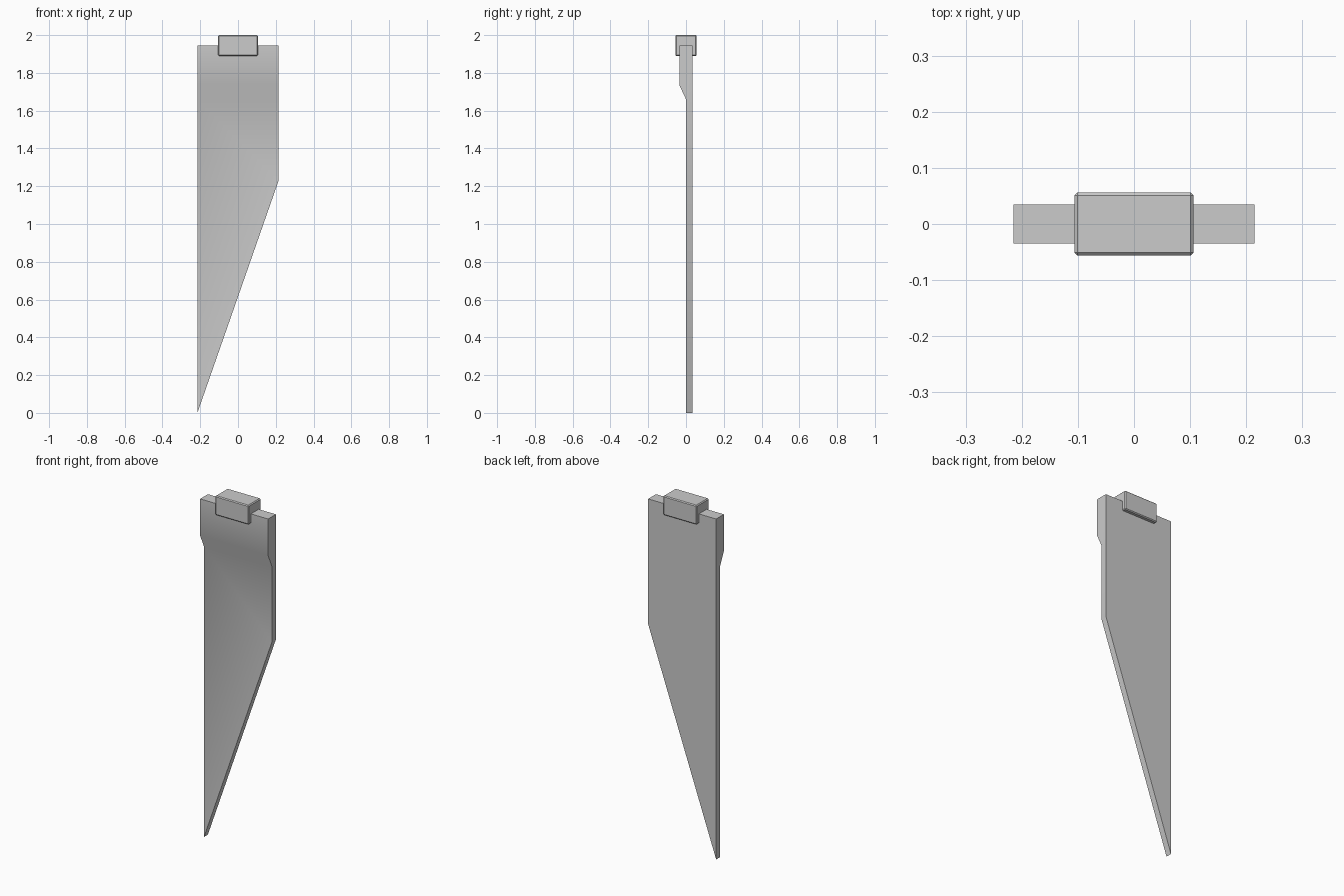
import bpy, bmesh
from mathutils import Vector

if "Cube" in bpy.data.objects:
    bpy.data.objects.remove(bpy.data.objects["Cube"])

HALF_W = 0.215
TIP_Z, SHOULDER_Z, TOP_Z = 0.0, 1.23, 1.945


def add_object(name, bm):
    bmesh.ops.recalc_face_normals(bm, faces=bm.faces[:])
    mesh = bpy.data.meshes.new(name)
    bm.to_mesh(mesh)
    bm.free()
    obj = bpy.data.objects.new(name, mesh)
    bpy.context.collection.objects.link(obj)
    bpy.ops.object.select_all(action='DESELECT')
    obj.select_set(True)
    bpy.context.view_layer.objects.active = obj
    return obj


# Blade: side profile (y, z) with a thick head, extruded across x
profile = [(0.035, TIP_Z - 0.1), (0.035, TOP_Z), (-0.035, TOP_Z),
           (-0.035, 1.735), (0.0, 1.66), (0.0, TIP_Z - 0.1)]
bm = bmesh.new()
face = bm.faces.new([bm.verts.new((-HALF_W, y, z)) for y, z in profile])
ext = bmesh.ops.extrude_face_region(bm, geom=[face])
bmesh.ops.translate(bm, vec=(2 * HALF_W, 0, 0),
                    verts=[v for v in ext["geom"] if isinstance(v, bmesh.types.BMVert)])

# Slanted cutting edge: slice from the tip up to the right shoulder
normal = Vector((SHOULDER_Z - TIP_Z, 0, -2 * HALF_W)).normalized()
bmesh.ops.bisect_plane(bm, geom=bm.verts[:] + bm.edges[:] + bm.faces[:],
                       plane_co=(-HALF_W, 0, TIP_Z), plane_no=normal, clear_outer=True)
bmesh.ops.holes_fill(bm, edges=[e for e in bm.edges if e.is_boundary], sides=0)
add_object("blade", bm)
bpy.ops.object.shade_smooth_by_angle(angle=0.524)

# Cap: bevelled block straddling the top of the blade
bm = bmesh.new()
bmesh.ops.create_cube(bm, size=1)
bmesh.ops.scale(bm, vec=(0.212, 0.112, 0.11), verts=bm.verts)
bmesh.ops.translate(bm, vec=(0, 0, 1.945), verts=bm.verts)
bmesh.ops.bevel(bm, geom=bm.edges[:], offset=0.005, segments=1,
                profile=0.5, affect='EDGES')
add_object("top_cap", bm)
